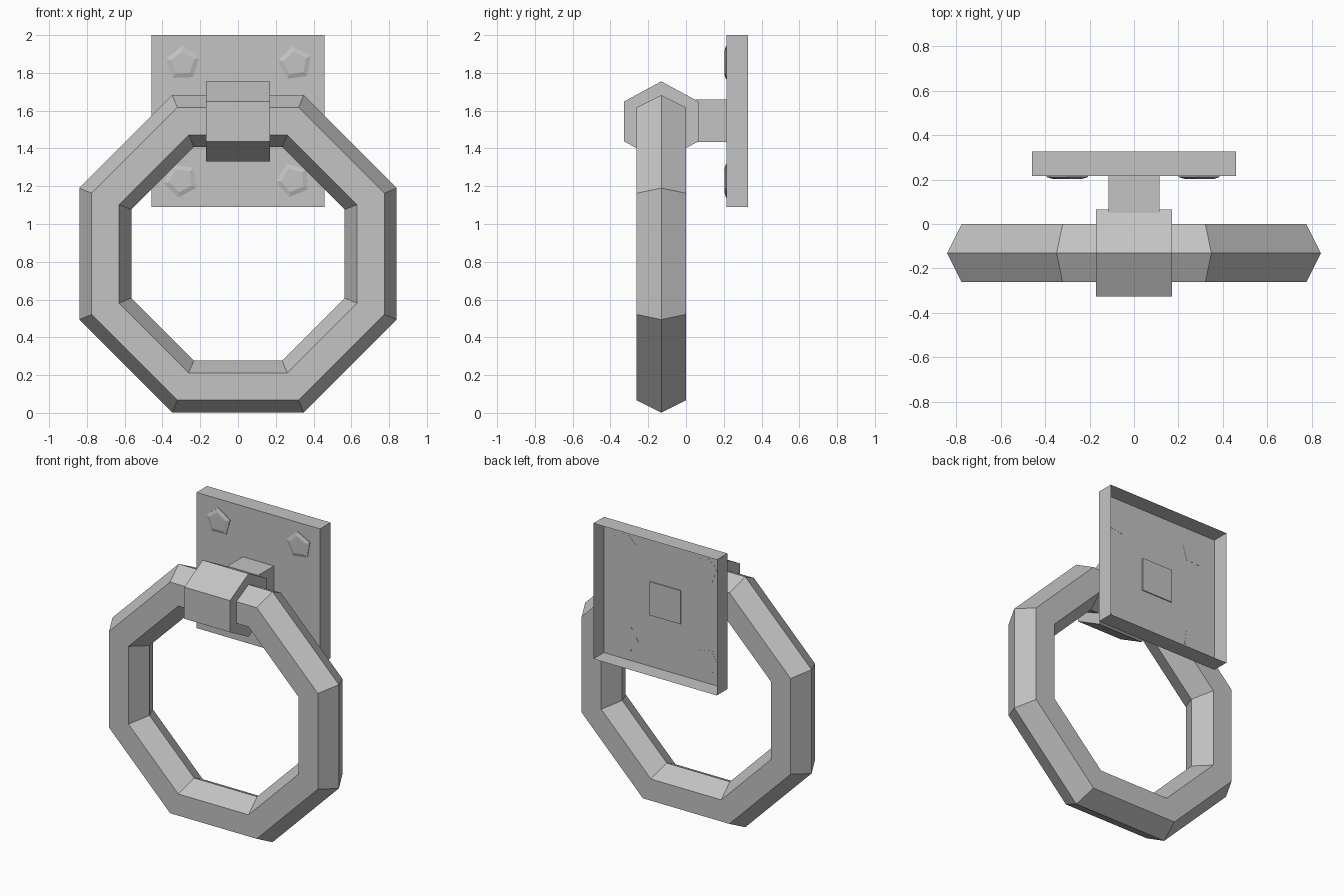
import bpy, bmesh, math
from mathutils import Vector

if "Cube" in bpy.data.objects:
    bpy.data.objects.remove(bpy.data.objects["Cube"], do_unlink=True)

iron = bpy.data.materials.new("grey_iron")
iron.use_nodes = True
colour = (0.55, 0.55, 0.55, 1)
iron.diffuse_color = colour
iron.node_tree.nodes["Principled BSDF"].inputs["Base Color"].default_value = colour


def finish(name, bm):
    mesh = bpy.data.meshes.new(name)
    bm.to_mesh(mesh)
    bm.free()
    mesh.materials.append(iron)
    obj = bpy.data.objects.new(name, mesh)
    bpy.context.collection.objects.link(obj)
    return obj


def box(name, low, high, open_back=False):
    low, high = Vector(low), Vector(high)
    bm = bmesh.new()
    bmesh.ops.create_cube(bm, size=1)
    for v in bm.verts:
        v.co = (low + high) / 2 + v.co * (high - low)
    if open_back:
        back = [f for f in bm.faces if f.normal.y > 0.9]
        bmesh.ops.delete(bm, geom=back, context='FACES_ONLY')
    return finish(name, bm)


def loft(name, rings, closed=False):
    """Bridge equal-sized rings of points; cap the ends unless closed."""
    bm = bmesh.new()
    loops = [[bm.verts.new(p) for p in ring] for ring in rings]
    pairs = list(zip(loops, loops[1:]))
    if closed:
        pairs.append((loops[-1], loops[0]))
    else:
        bm.faces.new(loops[0])
        bm.faces.new(loops[-1])
    for a, b in pairs:
        for i in range(len(a)):
            j = (i + 1) % len(a)
            bm.faces.new((a[i], a[j], b[j], b[i]))
    bmesh.ops.recalc_face_normals(bm, faces=bm.faces)
    return finish(name, bm)


def hexagon(half_depth, half_height, shoulder):
    return [(0, half_height), (half_depth, shoulder), (half_depth, -shoulder),
            (0, -half_height), (-half_depth, -shoulder), (-half_depth, shoulder)]


RING_Y = -0.131

# Octagonal pull ring with a hexagonal section
section = hexagon(0.13, 0.1375, 0.0725)
ring = []
for k in range(8):
    angle = math.radians(22.5 + 45 * k)
    mitre = 1 / math.cos(math.radians(22.5))
    ring.append([((0.7025 + r) * mitre * math.cos(angle), RING_Y + d,
                  0.842 + (0.7025 + r) * mitre * math.sin(angle))
                 for d, r in section])
loft("pull_ring", ring, closed=True)

# Hexagonal collar around the top of the ring
loft("collar", [[(x, RING_Y + d, 1.543 + h) for d, h in hexagon(0.196, 0.212, 0.106)]
                for x in (-0.17, 0.17)])

# Square post and hollow-backed mounting plate
box("post", (-0.115, 0.05, 1.435), (0.115, 0.222, 1.66))
box("mounting_plate", (-0.458, 0.215, 1.09), (0.458, 0.327, 2.0), open_back=True)

# Bevelled five-sided bolts at the plate corners
bolts = {"upper_right": (-0.293, 1.85, 92), "upper_left": (0.302, 1.85, 98),
         "lower_right": (-0.302, 1.232, 45), "lower_left": (0.292, 1.232, 40)}
for place, (x, z, turn) in bolts.items():
    rings = []
    for radius, y in ((0.092, 0.216), (0.092, 0.211), (0.064, 0.203)):
        angles = [math.radians(turn + 72 * k) for k in range(5)]
        rings.append([(x + radius * math.cos(a), y, z + radius * math.sin(a)) for a in angles])
    loft(place + "_bolt", rings)
